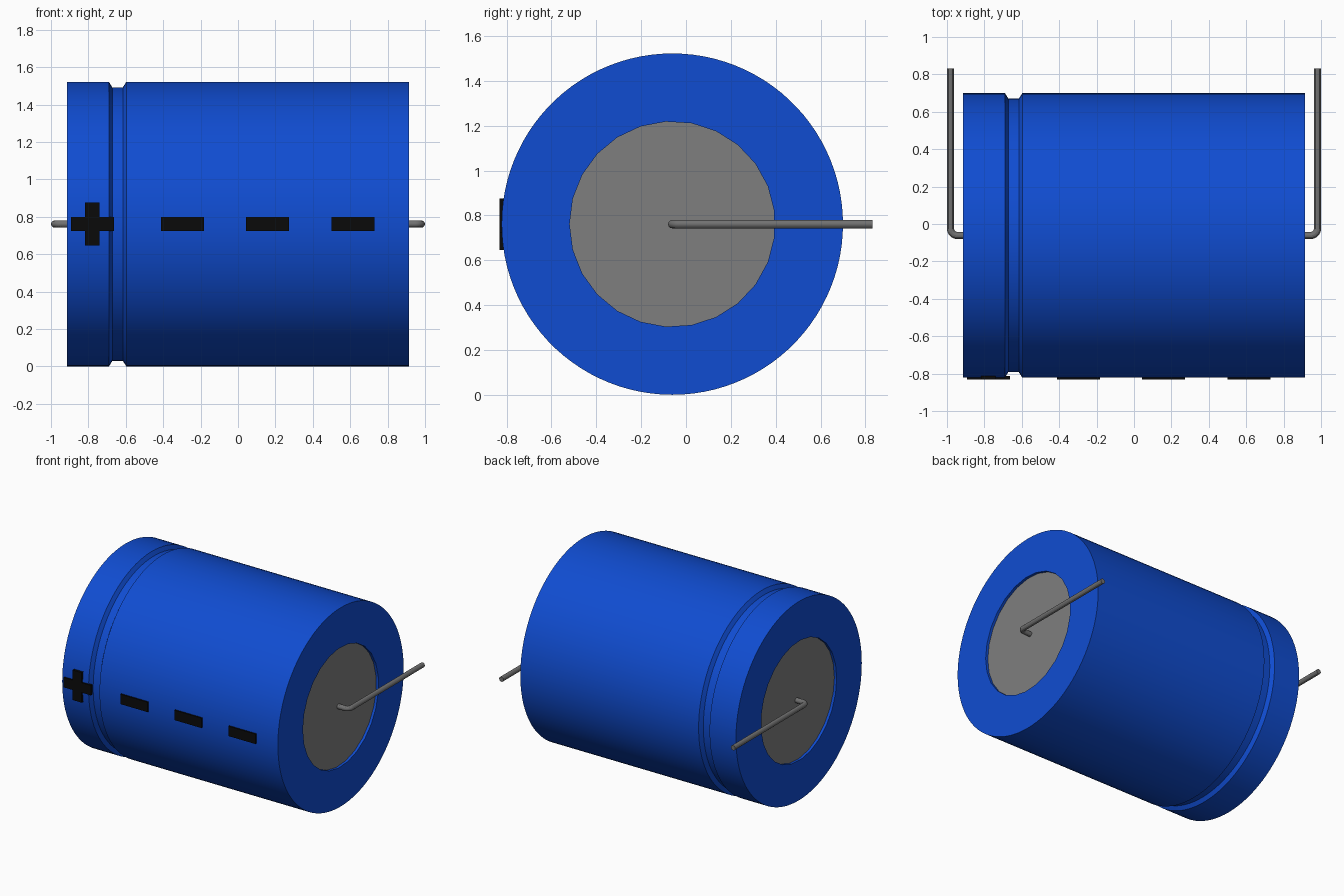
import bpy, bmesh, math
from math import pi, cos, sin

cube = bpy.data.objects.get("Cube")
if cube:
    bpy.data.objects.remove(cube, do_unlink=True)


def material(name, rgb):
    m = bpy.data.materials.new(name)
    m.use_nodes = True
    m.diffuse_color = (*rgb, 1)
    m.node_tree.nodes["Principled BSDF"].inputs["Base Color"].default_value = (*rgb, 1)
    return m


BLUE = material("blue sleeve", (0.005, 0.073, 0.64))
GREY = material("grey end disc", (0.21, 0.21, 0.21))
METAL = material("lead metal", (0.165, 0.165, 0.165))
BLACK = material("black marking", (0.003, 0.003, 0.003))

CY, CZ, R = -0.061, 0.761, 0.761      # can axis position and radius
HALF = 0.913                          # half length of the can
SIDES, DISC_SIDES = 100, 25
DISC_R, RECESS = 0.458, 0.02


def smooth(ob):
    bpy.ops.object.select_all(action='DESELECT')
    ob.select_set(True)
    bpy.context.view_layer.objects.active = ob
    bpy.ops.object.shade_smooth_by_angle(angle=math.radians(30))


def finish(bm, name, *mats):
    bmesh.ops.recalc_face_normals(bm, faces=bm.faces)
    me = bpy.data.meshes.new(name)
    bm.to_mesh(me)
    bm.free()
    for m in mats:
        me.materials.append(m)
    ob = bpy.data.objects.new(name, me)
    bpy.context.collection.objects.link(ob)
    return ob


def disc_radius(t):
    """Radius of the coarse end opening polygon at angle t."""
    step = 2 * pi / DISC_SIDES
    return DISC_R * cos(step / 2) / cos((t + 1e-9) % step - step / 2)


# Can: rings along x; a radius of None follows the coarse end opening
profile = [(-HALF + RECESS, None), (-HALF, None), (-HALF, R),
           (-0.69, R), (-0.672, R - 0.03), (-0.616, R - 0.03), (-0.597, R),
           (HALF, R), (HALF, None), (HALF - RECESS, None)]
bm = bmesh.new()
rings = []
for x, r in profile:
    ring = []
    for i in range(SIDES):
        t = 2 * pi * i / SIDES
        rr = disc_radius(t) if r is None else r
        ring.append(bm.verts.new((x, CY - rr * cos(t), CZ + rr * sin(t))))
    rings.append(ring)
for a, b in zip(rings, rings[1:]):
    for i in range(SIDES):
        j = (i + 1) % SIDES
        bm.faces.new((a[i], a[j], b[j], b[i]))
# Recessed grey discs close both ends
for ring in (rings[0], rings[-1]):
    bm.faces.new(ring).material_index = 1
smooth(finish(bm, "can_body", BLUE, GREY))


# Bent wire leads, one at each end
LEAD_X, LEAD_R, BEND = 0.981, 0.019, 0.036
for side, name in ((1, "left_lead"), (-1, "right_lead")):
    path = [(HALF - RECESS - 0.01, CY)]
    for k in range(9):
        a = pi / 2 * k / 8
        path.append((LEAD_X - BEND + BEND * sin(a), CY + BEND - BEND * cos(a)))
    path.append((LEAD_X, 0.832))
    cu = bpy.data.curves.new(name, 'CURVE')
    cu.dimensions = '3D'
    cu.bevel_depth = LEAD_R
    cu.bevel_resolution = 4
    cu.use_fill_caps = True
    sp = cu.splines.new('POLY')
    sp.points.add(len(path) - 1)
    for p, (x, y) in zip(sp.points, path):
        p.co = (side * x, y, CZ, 1)
    cu.materials.append(METAL)
    ob = bpy.data.objects.new(name, cu)
    bpy.context.collection.objects.link(ob)
    bpy.ops.object.select_all(action='DESELECT')
    ob.select_set(True)
    bpy.context.view_layer.objects.active = ob
    bpy.ops.object.convert(target='MESH')
    smooth(bpy.context.view_layer.objects.active)


# Polarity marks: thin flat plates standing just proud of the sleeve
def plate(name, cx, outline, back):
    bm = bmesh.new()
    face = bm.faces.new([bm.verts.new((cx + x, -0.832, CZ + z)) for x, z in outline])
    out = bmesh.ops.extrude_face_region(bm, geom=[face])["geom"]
    verts = [g for g in out if isinstance(g, bmesh.types.BMVert)]
    bmesh.ops.translate(bm, verts=verts, vec=(0, back, 0))
    # Keep the front cap if the extrusion removed it
    if not face.is_valid:
        bmesh.ops.holes_fill(bm, edges=[e for e in bm.edges if e.is_boundary])
    finish(bm, name, BLACK)


L, W = 0.115, 0.038
for n, x in enumerate((-0.298, 0.159, 0.616), 1):
    plate(f"minus_mark_{n}", x, [(-L, -W), (L, -W), (L, W), (-L, W)], 0.0115)
# The plus reaches further round the curve, so its back sinks in deeper
quarter = [(L, -W), (L, W), (W, W)]
plus = []
for k in range(4):
    c, s = round(cos(k * pi / 2)), round(sin(k * pi / 2))
    plus += [(c * x - s * z, s * x + c * z) for x, z in quarter]
plate("plus_mark", -0.779, plus, 0.019)
